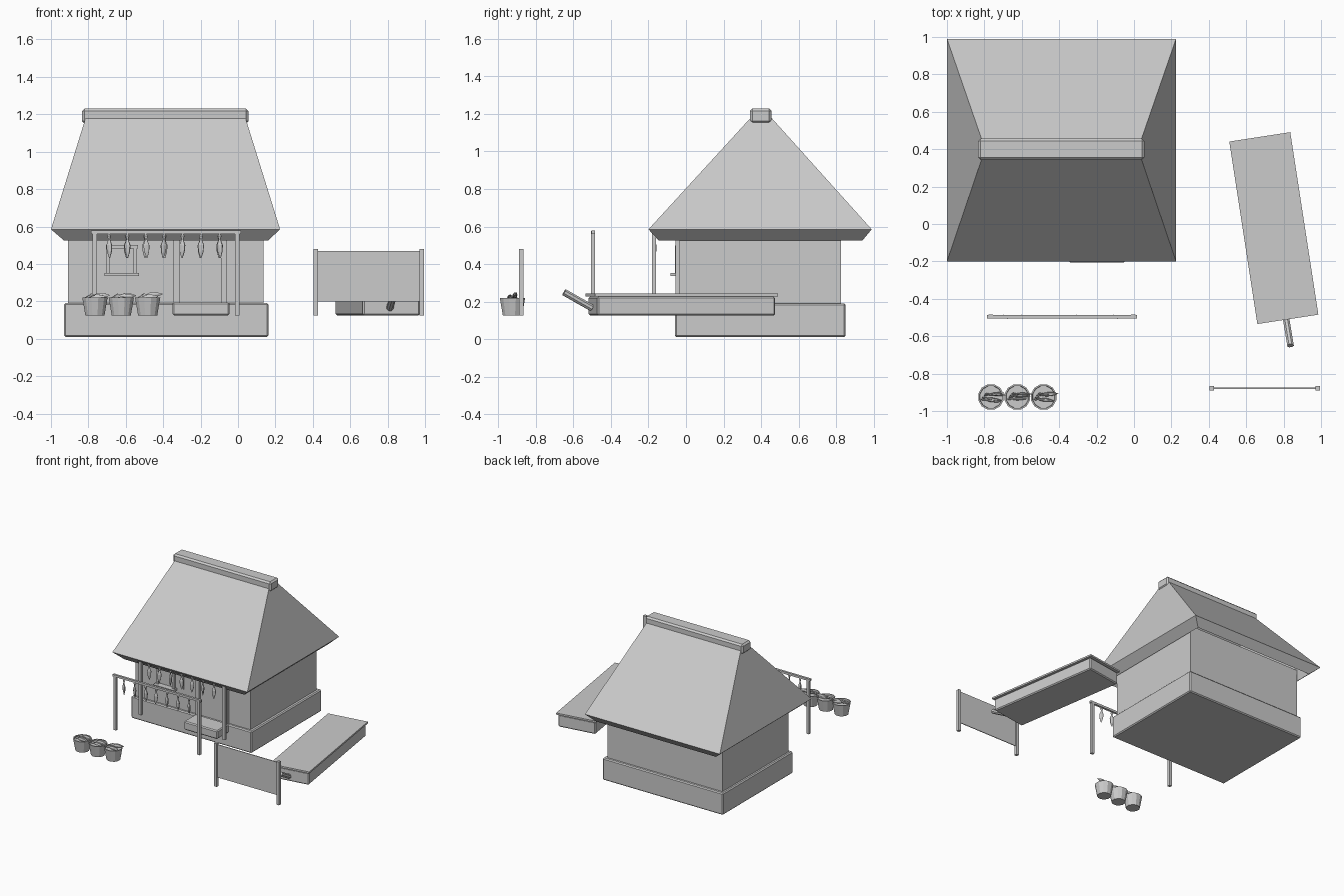
import bpy, bmesh, math, random
from mathutils import Matrix, Vector

random.seed(4)
if "Cube" in bpy.data.objects:
    bpy.data.objects.remove(bpy.data.objects["Cube"])

GREY = (0.6, 0.6, 0.6, 1)
mat = bpy.data.materials.new("plain grey")
mat.use_nodes = True
mat.diffuse_color = GREY
mat.node_tree.nodes["Principled BSDF"].inputs["Base Color"].default_value = GREY


def finish(name, bm):
    bmesh.ops.recalc_face_normals(bm, faces=bm.faces)
    mesh = bpy.data.meshes.new(name)
    bm.to_mesh(mesh)
    bm.free()
    mesh.materials.append(mat)
    ob = bpy.data.objects.new(name, mesh)
    bpy.context.collection.objects.link(ob)
    return ob


def box(name, x, y, z, bevel=0):
    """Box from (min, max) ranges, with optional chamfered edges."""
    bm = bmesh.new()
    bmesh.ops.create_cube(bm, size=1)
    for v in bm.verts:
        for i, (lo, hi) in enumerate((x, y, z)):
            v.co[i] = hi if v.co[i] > 0 else lo
    if bevel:
        bmesh.ops.bevel(bm, geom=bm.edges[:], offset=bevel, segments=1, affect='EDGES')
    return finish(name, bm)


def loft(name, rings, caps=True):
    """Skin a list of equal-length point rings."""
    bm = bmesh.new()
    rows = [[bm.verts.new(p) for p in ring] for ring in rings]
    n = len(rows[0])
    for a, b in zip(rows, rows[1:]):
        for i in range(n):
            bm.faces.new((a[i], a[(i + 1) % n], b[(i + 1) % n], b[i]))
    if caps:
        bm.faces.new(rows[0])
        bm.faces.new(rows[-1])
    return finish(name, bm)


def circle(r, z, n, squash=1):
    angles = [math.tau * (i + 0.5) / n for i in range(n)]
    return [(r * math.cos(a), r * squash * math.sin(a), z) for a in angles]


def rect(x0, x1, y0, y1, z):
    return [(x0, y0, z), (x1, y0, z), (x1, y1, z), (x0, y1, z)]


def fish(name, loc, rot=(0, 0, 0), size=1):
    """Flattened body with a small tail fin at the top, hanging from its origin."""
    profile = [(0.002, 0), (0.013, -0.012), (0.005, -0.03), (0.018, -0.062),
               (0.015, -0.095), (0.003, -0.13)]
    ob = loft(name, [circle(r, z, 6, 0.5) for r, z in profile])
    ob.location, ob.rotation_euler, ob.scale = loc, rot, (size,) * 3
    return ob


# House body on its plinth
box("plinth", (-0.93, 0.163), (-0.058, 0.85), (0.01, 0.19), 0.008)
box("walls", (-0.908, 0.137), (-0.035, 0.825), (0.18, 0.6))

# Thick hollow hip roof and ridge cap
loft("roof", [
    rect(-0.77, 0.0, 0.38, 0.42, 1.1),
    rect(-0.93, 0.16, -0.145, 0.94, 0.525),
    rect(-1.0, 0.225, -0.2, 0.99, 0.585),
    rect(-0.815, 0.04, 0.345, 0.455, 1.18)])
box("ridge_cap", (-0.833, 0.055), (0.342, 0.456), (1.15, 1.23), 0.013)

# Door frame and entrance step
for side, x in (("left", -0.075), ("right", -0.328)):
    box(f"door_post_{side}", (x - 0.016, x + 0.016), (-0.057, -0.03), (0.19, 0.6))
box("door_panel", (-0.32, -0.08), (-0.038, -0.03), (0.19, 0.6))
box("entrance_step", (-0.35, -0.045), (-0.205, -0.05), (0.125, 0.195), 0.008)

# Window with shutter plate, frame and sill
box("window_shutter", (-0.78, -0.465), (-0.042, -0.03), (0.36, 0.485))
for side, x in (("left", -0.55), ("right", -0.695)):
    box(f"window_post_{side}", (x - 0.01, x + 0.01), (-0.058, -0.03), (0.345, 0.495))
box("window_lintel", (-0.705, -0.535), (-0.058, -0.03), (0.483, 0.5))
box("window_sill", (-0.715, -0.53), (-0.083, -0.03), (0.335, 0.352))

# Two drying racks hung with fish
for rack, y in (("front", -0.495), ("back", -0.17)):
    for side, x in (("left", -0.005), ("right", -0.765)):
        box(f"{rack}_rack_post_{side}", (x - 0.012, x + 0.012),
            (y - 0.011, y + 0.011), (0.125, 0.575))
    box(f"{rack}_rack_beam", (-0.785, 0.015), (y - 0.009, y + 0.009), (0.56, 0.578))
    for i in range(7):
        fish(f"{rack}_hanging_fish_{i + 1}", (-0.69 + 0.0985 * i, y, 0.562),
             (0, random.uniform(-0.06, 0.06), random.uniform(-0.6, 0.6)))

# Tapered baskets, recessed on top and filled with fish
for i in range(3):
    x, y = -0.765 + 0.141 * i, -0.925
    basket = loft(f"basket_{i + 1}", [circle(r, z, 12) for r, z in (
        (0.053, 0.125), (0.07, 0.22), (0.062, 0.22), (0.06, 0.208))])
    basket.location = (x, y, 0)
    for k in range(4):
        fish(f"basket_{i + 1}_fish_{k + 1}",
             (x - 0.055 + 0.008 * k, y - 0.012 + 0.01 * k, 0.218 + 0.005 * k),
             (0, -math.pi / 2 + random.uniform(-0.12, 0.12), random.uniform(-0.2, 0.2)), 0.85)

# Rotated raised platform with a thin overhanging top
turn = math.radians(8.75)
for name, w, l, z, bevel in (("platform_body", 0.155, 0.48, (0.125, 0.226), 0.008),
                             ("platform_top", 0.165, 0.4935, (0.228, 0.242), 0)):
    ob = box(name, (-w, w), (-l, l), z, bevel)
    ob.location = (0.7475, -0.022, 0)
    ob.rotation_euler.z = turn

# Slanted handle at the platform's front end
start, end = Vector((0.812, -0.5, 0.165)), Vector((0.837, -0.65, 0.25))
axis = end - start
handle = loft("platform_handle", [circle(0.019, 0, 8), circle(0.019, axis.length, 8)])
handle.matrix_world = Matrix.Translation(start) @ axis.to_track_quat('Z', 'Y').to_matrix().to_4x4()

# Screen panel between two posts
for side, x in (("left", 0.983), ("right", 0.417)):
    box(f"screen_post_{side}", (x - 0.012, x + 0.012), (-0.89, -0.866), (0.125, 0.48))
box("screen_panel", (0.42, 0.98), (-0.881, -0.875), (0.2, 0.47))
